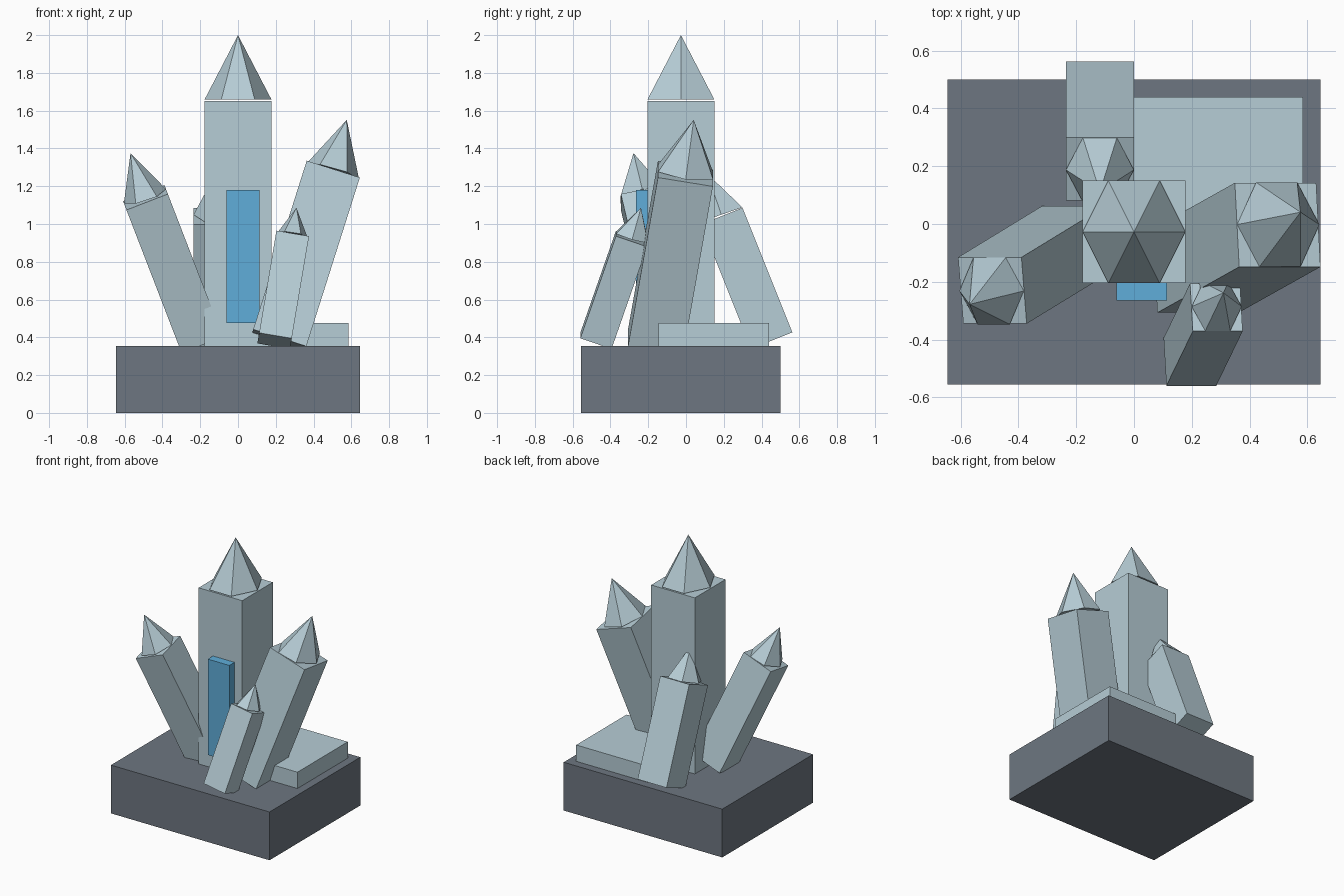
import bpy
from math import cos, sin, pi, radians
from mathutils import Matrix, Vector, Euler

old = bpy.data.objects.get("Cube")
if old:
    bpy.data.objects.remove(old, do_unlink=True)


def material(name, rgb):
    m = bpy.data.materials.new(name)
    m.use_nodes = True
    m.diffuse_color = (*rgb, 1)
    bsdf = next(n for n in m.node_tree.nodes if n.type == 'BSDF_PRINCIPLED')
    bsdf.inputs["Base Color"].default_value = (*rgb, 1)
    return m


STONE = material("slate grey", (0.155, 0.183, 0.218))
ICE = material("pale ice", (0.47, 0.61, 0.67))
BLUE = material("bright blue", (0.115, 0.42, 0.70))


def add_mesh(name, verts, faces, mat, matrix):
    me = bpy.data.meshes.new(name)
    me.from_pydata(verts, [], faces)
    me.materials.append(mat)
    ob = bpy.data.objects.new(name, me)
    me.transform(matrix)
    bpy.context.collection.objects.link(ob)
    return ob


def prism(name, lo, hi, mat, matrix=Matrix()):
    """Box between two corners."""
    verts = [(x, y, z) for z in (lo[2], hi[2])
             for x, y in ((lo[0], lo[1]), (hi[0], lo[1]), (hi[0], hi[1]), (lo[0], hi[1]))]
    sides = [(i, (i + 1) % 4, (i + 1) % 4 + 4, i + 4) for i in range(4)]
    return add_mesh(name, verts, [(3, 2, 1, 0), (4, 5, 6, 7)] + sides, mat, matrix)


def spire(name, width, height, mat, matrix):
    """Six-sided point stretched to fill a square of the given width."""
    r = width / 2
    ring = [(r * cos(k * pi / 3), r * sin(k * pi / 3) / sin(pi / 3), 0) for k in range(6)]
    faces = [(k, (k + 1) % 6, 6) for k in range(6)] + [tuple(range(5, -1, -1))]
    return add_mesh(name, ring + [(0, 0, height)], faces, mat, matrix)


def crystal(name, top, width, length, tip, tilt_x=0, tilt_y=0):
    """Square shaft hanging below its top centre, with a pointed tip that leans a little less."""
    def placed(k):
        turn = Euler((radians(tilt_x * k), radians(tilt_y * k), 0)).to_matrix().to_4x4()
        return Matrix.Translation(Vector(top)) @ turn
    r = width / 2
    prism(name + "_shaft", (-r, -r, -length), (r, r, 0), ICE, placed(1))
    spire(name + "_tip", width, tip, ICE, placed(0.88) @ Matrix.Translation((0, 0, 0.008)))


# Base block, side slab and blue front panel
prism("base", (-0.645, -0.555, 0), (0.645, 0.5, 0.355), STONE)
prism("slab", (0.0, -0.145, 0.355), (0.585, 0.44, 0.475), ICE)
prism("blue_panel", (-0.06, -0.265, 0.475), (0.115, -0.2, 1.18), BLUE)

# Upright central crystal and the four leaning ones
crystal("main_crystal", (0, -0.027, 1.65), 0.355, 1.3, 0.342)
crystal("left_crystal", (0.497, -0.003, 1.267), 0.295, 0.95, 0.29, -9.6, 17.6)
crystal("right_crystal", (-0.49, -0.23, 1.14), 0.235, 0.83, 0.245, 12.4, -21.1)
crystal("front_crystal", (0.285, -0.288, 0.922), 0.175, 0.58, 0.165, -19, 9.6)
crystal("back_crystal", (-0.118, 0.19, 1.042), 0.235, 0.71, 0.23, 21.8, 0)
